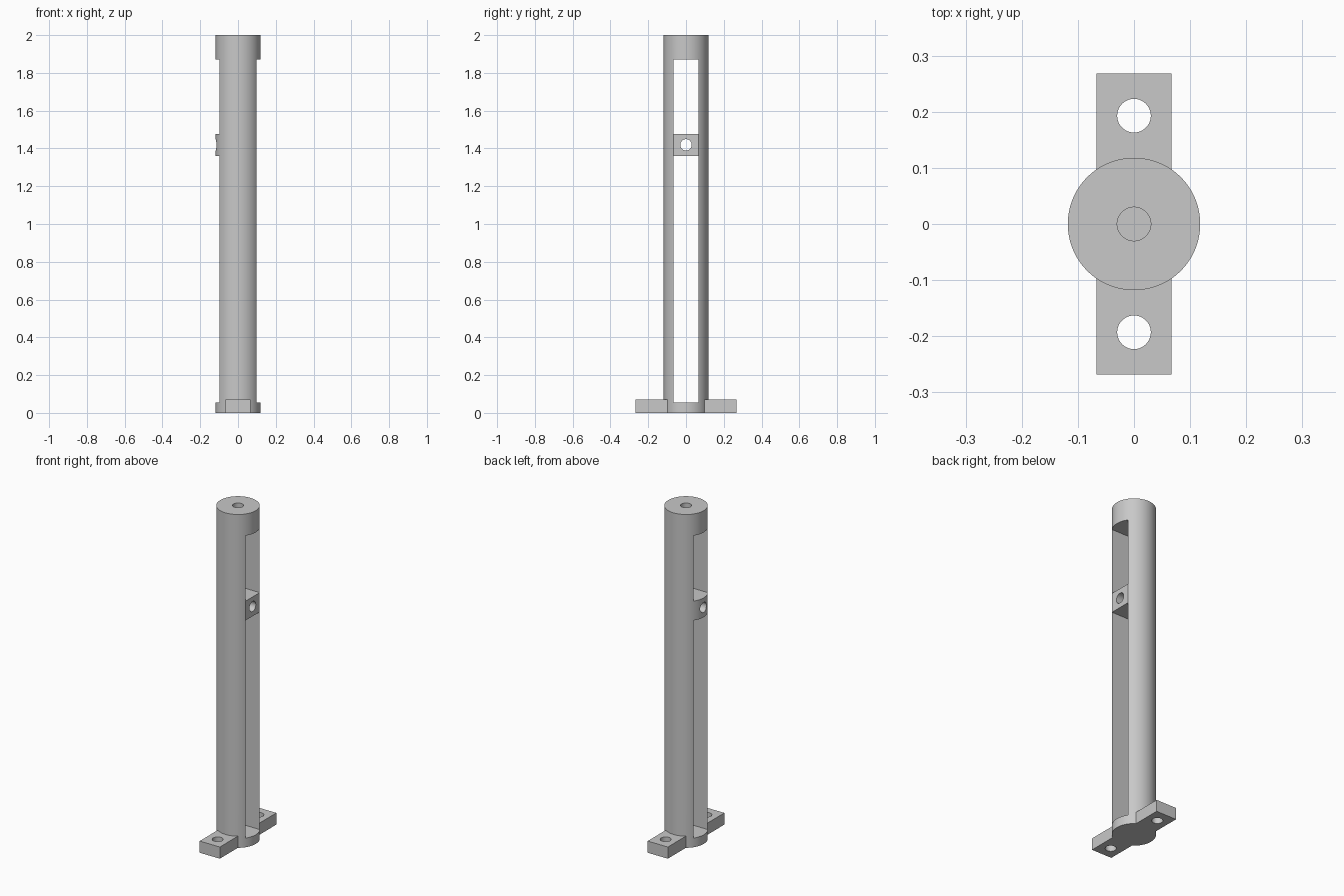
import bpy
import math

if "Cube" in bpy.data.objects:
    bpy.data.objects.remove(bpy.data.objects["Cube"], do_unlink=True)

RADIUS, HEIGHT = 0.118, 2.0
HALF = 0.067                        # half width of slot and feet
SLOT_LOW, SLOT_HIGH = 0.055, 1.87
BRIDGE_LOW, BRIDGE_HIGH = 1.361, 1.477
FLAT_X = math.sqrt(RADIUS ** 2 - HALF ** 2)
HOLE = 0.03

grey = bpy.data.materials.new("plain_grey")
grey.use_nodes = True
colour = (0.58, 0.58, 0.58, 1)
grey.diffuse_color = colour
grey.node_tree.nodes["Principled BSDF"].inputs["Base Color"].default_value = colour


def box(name, low, high):
    """Box between two corners."""
    bpy.ops.mesh.primitive_cube_add(size=1)
    obj = bpy.context.object
    obj.name = name
    obj.scale = [b - a for a, b in zip(low, high)]
    obj.location = [(a + b) / 2 for a, b in zip(low, high)]
    bpy.ops.object.transform_apply(location=True, rotation=True, scale=True)
    obj.data.materials.append(grey)
    return obj


def rod(name, radius, length, centre, tilt=0, sides=48):
    """Cylinder along z, or along x when tilted a quarter turn."""
    bpy.ops.mesh.primitive_cylinder_add(vertices=sides, radius=radius, depth=length,
                                        location=centre, rotation=(0, tilt, 0))
    obj = bpy.context.object
    obj.name = name
    bpy.ops.object.transform_apply(location=True, rotation=True, scale=True)
    obj.data.materials.append(grey)
    return obj


def combine(obj, tool, operation):
    """Apply a boolean and remove the tool."""
    mod = obj.modifiers.new("cut", 'BOOLEAN')
    mod.operation = operation
    mod.solver = 'EXACT'
    mod.object = tool
    bpy.context.view_layer.objects.active = obj
    bpy.ops.object.modifier_apply(modifier=mod.name)
    bpy.data.objects.remove(tool, do_unlink=True)


def smooth(obj):
    bpy.ops.object.select_all(action='DESELECT')
    obj.select_set(True)
    bpy.context.view_layer.objects.active = obj
    bpy.ops.object.shade_smooth_by_angle(angle=math.radians(30))


# Column with its two drilled feet
column = rod("slotted_column", RADIUS, HEIGHT, (0, 0, HEIGHT / 2), sides=96)
for side in (-1, 1):
    near, far = sorted((side * 0.08, side * 0.268))
    foot = box("foot", (-HALF, near, 0), (HALF, far, 0.07))
    combine(foot, rod("foot_hole", HOLE, 0.3, (0, side * 0.193, 0)), 'DIFFERENCE')
    combine(column, foot, 'UNION')

# Long window through the column and the hole in its cap
combine(column, box("window", (-0.3, -HALF, SLOT_LOW), (0.3, HALF, SLOT_HIGH)), 'DIFFERENCE')
combine(column, rod("cap_hole", HOLE, 0.3, (0, 0, HEIGHT)), 'DIFFERENCE')
smooth(column)

# Bridge across the window: round on one side, flat on the other, drilled through
bridge = box("bridge", (-0.2, -HALF, BRIDGE_LOW), (FLAT_X, HALF, BRIDGE_HIGH))
combine(bridge, rod("bridge_round", RADIUS, 0.4, (0, 0, 1.42), sides=96), 'INTERSECT')
combine(bridge, rod("bridge_hole", HOLE, 0.5, (0, 0, 1.419), math.pi / 2), 'DIFFERENCE')
smooth(bridge)
